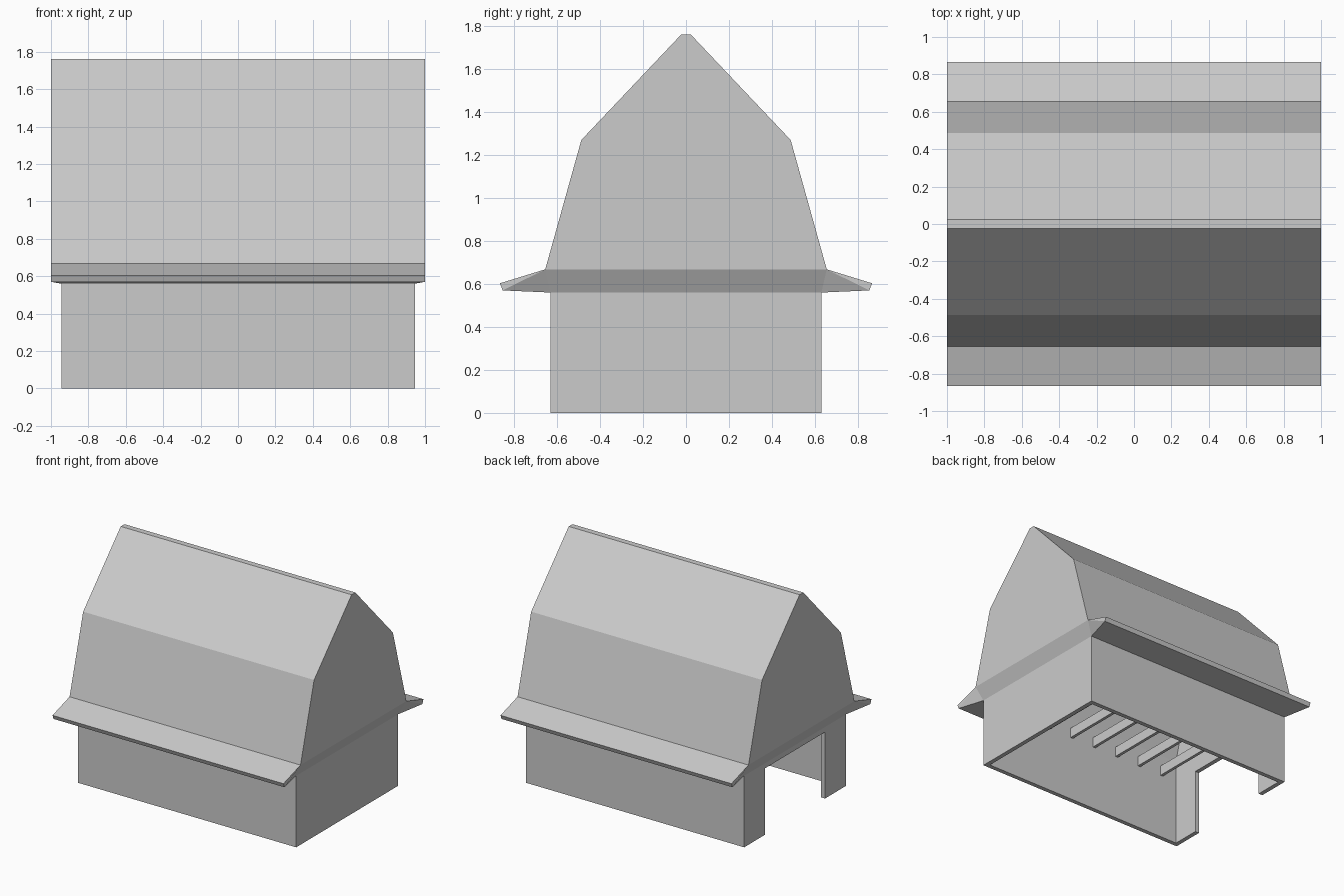
import bpy
import bmesh

default = bpy.data.objects.get("Cube")
if default:
    bpy.data.objects.remove(default, do_unlink=True)

GREY = (0.6, 0.6, 0.6, 1.0)
plaster = bpy.data.materials.new("pale_grey")
plaster.use_nodes = True
plaster.diffuse_color = GREY
plaster.node_tree.nodes["Principled BSDF"].inputs["Base Color"].default_value = GREY

HALF_ROOF = 1.0          # half length of the roof along x
WALL_X, WALL_Y = 0.945, 0.63
WALL_TOP = 0.56
THICK = 0.035


def make_object(name, bm):
    bmesh.ops.recalc_face_normals(bm, faces=bm.faces[:])
    mesh = bpy.data.meshes.new(name)
    bm.to_mesh(mesh)
    bm.free()
    mesh.materials.append(plaster)
    obj = bpy.data.objects.new(name, mesh)
    bpy.context.collection.objects.link(obj)
    return obj


def box(name, low, high):
    bm = bmesh.new()
    bmesh.ops.create_cube(bm, size=1)
    for v in bm.verts:
        v.co = [(a + b) / 2 + c * (b - a) for a, b, c in zip(low, high, v.co)]
    return make_object(name, bm)


def mirrored(half):
    """Complete a right half profile of (y, z) points, going from +y to -y."""
    return half[::-1] + [(-y, z) for y, z in half]


def prism(name, profile, half_length):
    bm = bmesh.new()
    ends = [[bm.verts.new((x, y, z)) for y, z in profile]
            for x in (-half_length, half_length)]
    for ring in ends:
        bm.faces.new(ring)
    for i in range(len(profile)):
        j = (i + 1) % len(profile)
        bm.faces.new((ends[0][i], ends[0][j], ends[1][j], ends[1][i]))
    return make_object(name, bm)


def cut(target, cutter):
    cutter.hide_render = True
    mod = target.modifiers.new("opening", "BOOLEAN")
    mod.operation = "DIFFERENCE"
    mod.solver = "EXACT"
    mod.object = cutter
    bpy.context.view_layer.objects.active = target
    bpy.ops.object.modifier_apply(modifier=mod.name)


# Gambrel roof with flared eaves and soffits sloping in to the walls
profile = mirrored([(0.023, 1.76), (0.487, 1.27), (0.655, 0.668),
                    (0.866, 0.603), (0.853, 0.57)])
bm = bmesh.new()
rings, feet = [], []
for side in (-1, 1):
    ring = [bm.verts.new((side * HALF_ROOF, y, z)) for y, z in profile]
    foot = [bm.verts.new((side * WALL_X, y, WALL_TOP)) for y in (WALL_Y, -WALL_Y)]
    bm.faces.new(ring[2:-2])                                # gable
    bm.faces.new((ring[2], ring[-3], foot[1], foot[0]))     # gable soffit
    for tip, lip, knee, corner in ((0, 1, 2, 0), (-1, -2, -3, 1)):
        bm.faces.new((ring[tip], ring[lip], ring[knee]))    # eave end
        bm.faces.new((ring[tip], ring[knee], foot[corner]))
    rings.append(ring)
    feet.append(foot)
for i in range(len(profile) - 1):
    bm.faces.new((rings[0][i], rings[0][i + 1], rings[1][i + 1], rings[1][i]))
for tip, corner in ((0, 0), (-1, 1)):                       # eave undersides
    bm.faces.new((rings[0][tip], rings[1][tip], feet[1][corner], feet[0][corner]))
bm.faces.new((feet[0][0], feet[0][1], feet[1][1], feet[1][0]))
roof = make_object("roof", bm)

# Walls
walls = box("walls", (-WALL_X, -WALL_Y, 0), (WALL_X, WALL_Y, WALL_TOP))

# Hollow interior, open underneath and up into the attic
inner_y = WALL_Y - THICK
interior = prism("interior_cutter",
                 mirrored([(0.01, 1.72), (0.455, 1.25), (inner_y, 0.7), (inner_y, -0.1)]),
                 WALL_X - THICK)
doorway = box("doorway_cutter", (-1.2, -0.37, -0.1), (-0.8, 0.37, 0.52))
cut(roof, interior)
cut(walls, interior)
cut(walls, doorway)
for helper in (interior, doorway):
    bpy.data.objects.remove(helper, do_unlink=True)

# Ceiling joists
for i in range(8):
    x = (i - 3.5) * 0.22
    box(f"ceiling_joist_{i + 1}", (x - 0.012, -inner_y - 0.01, 0.53),
        (x + 0.012, inner_y + 0.01, 0.61))
